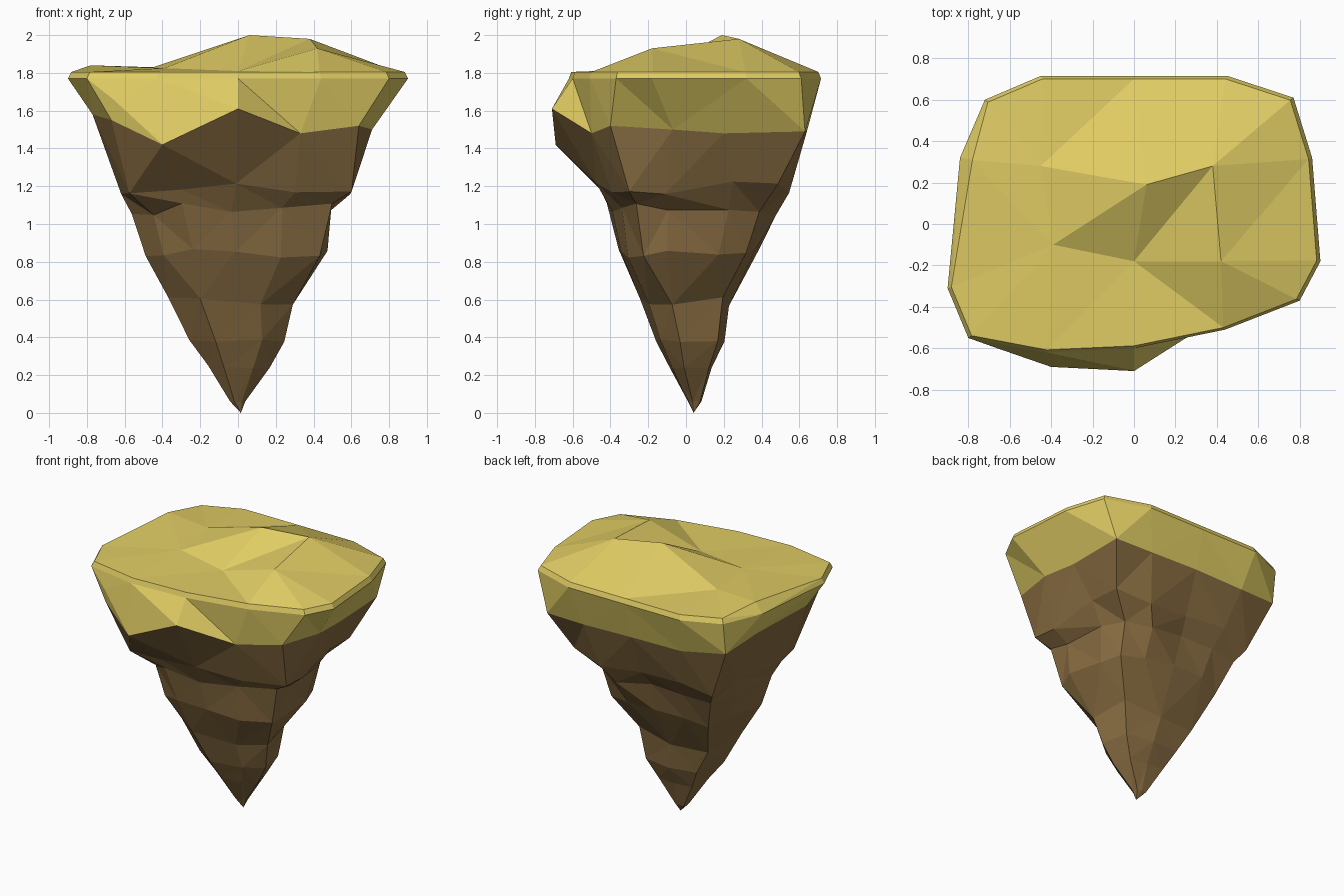
import bpy, bmesh, random
from mathutils import Vector
from mathutils.geometry import delaunay_2d_cdt

if "Cube" in bpy.data.objects:
    bpy.data.objects.remove(bpy.data.objects["Cube"])
random.seed(4)


def material(name, rgb):
    m = bpy.data.materials.new(name)
    m.use_nodes = True
    m.diffuse_color = (*rgb, 1)
    m.node_tree.nodes["Principled BSDF"].inputs["Base Color"].default_value = (*rgb, 1)
    return m


def finish(bm, name, mat):
    bmesh.ops.remove_doubles(bm, verts=bm.verts, dist=0.001)
    bmesh.ops.triangulate(bm, faces=[f for f in bm.faces if len(f.verts) > 3])
    bmesh.ops.recalc_face_normals(bm, faces=bm.faces)
    mesh = bpy.data.meshes.new(name)
    bm.to_mesh(mesh)
    bm.free()
    mesh.materials.append(mat)
    obj = bpy.data.objects.new(name, mesh)
    bpy.context.collection.objects.link(obj)


def add_ring(bm, points):
    return [bm.verts.new(p) for p in points]


def bridge(bm, low, high):
    n = len(low)
    for i in range(n):
        j = (i + 1) % n
        bm.faces.new((low[i], low[j], high[j], high[i]))


# Outline of the plateau, counter-clockwise from the left edge of the front
rim_xy = [(-.9, -.31), (-.8, -.55), (-.43, -.62), (0, -.6), (.44, -.51),
          (.8, -.37), (.9, -.18), (.86, .32), (.77, .61), (.45, .715),
          (0, .715), (-.45, .715), (-.72, .6), (-.84, .32)]
# Ragged lower edge of the grass
hem = [(-.77, -.3, 1.58), (-.67, -.57, 1.55), (-.4, -.69, 1.42), (0, -.71, 1.61),
       (.33, -.5, 1.48), (.64, -.4, 1.52), (.71, -.07, 1.5), (.69, .2, 1.48),
       (.68, .63, 1.49), (.38, .64, 1.49), (0, .64, 1.5), (-.4, .63, 1.5),
       (-.72, .57, 1.54), (-.75, .25, 1.58)]

# Grass cap: hem, rim, bevelled lip and a faceted mound
bm = bmesh.new()
hem_ring = add_ring(bm, hem)
rim_ring = add_ring(bm, [(x, y, 1.77) for x, y in rim_xy])
lip = [Vector((x * .98, y * .98, 1.805)) for x, y in rim_xy]
lip[-1] = Vector((-.78, .31, 1.84))
lip_ring = add_ring(bm, lip)
bridge(bm, hem_ring, rim_ring)
bridge(bm, rim_ring, lip_ring)
mound = [(.06, .19, 2), (.38, .28, 1.98), (0, -.18, 1.81),
         (-.39, -.1, 1.825), (.42, -.18, 1.93), (-.45, .28, 1.83)]
flat = [p.to_2d() for p in lip] + [Vector(p[:2]) for p in mound]
n = len(lip)
ridges = [(n, n + 1), (n + 1, n + 2), (n, n + 2), (n, n + 3), (n + 2, n + 3), (n + 1, n + 4)]
edges = [(i, (i + 1) % n) for i in range(n)] + ridges
faces = delaunay_2d_cdt(flat, edges, [], 1, 1e-5)[2]
top = lip_ring + add_ring(bm, mound)
for f in faces:
    bm.faces.new([top[i] for i in f])
# Lump on the front left corner
edge = bm.edges.get((hem_ring[1], rim_ring[1]))
mid = bmesh.ops.subdivide_edges(bm, edges=[edge], cuts=1)["geom_inner"]
for v in mid:
    if isinstance(v, bmesh.types.BMVert):
        v.co = (-.66, -.6, 1.66)
finish(bm, "grass_cap", material("dry grass", (.75, .61, .128)))

# Rock: tapering rings (height, left and right reach, front and back reach)
levels = [(1.19, -.63, .61, -.47, .53), (1.08, -.56, .49, -.4, .46),
          (.85, -.49, .46, -.36, .38), (.59, -.37, .29, -.24, .23),
          (.39, -.25, .25, -.16, .2), (.24, -.16, .16, -.09, .14),
          (.06, -.04, .04, .01, .08)]
# Corners pushed out or worn back, on the top ring and on those below it
top_corners = {1: 1.03, 5: 1.1, 8: 1.04, 12: 1.06}
corners = {1: .88, 5: 1.1, 12: 1.1}
bm = bmesh.new()
upper = add_ring(bm, hem)
for z, x0, x1, y0, y1 in levels:
    points = []
    cx, cy = (x0 + x1) / 2, (y0 + y1) / 2
    push = top_corners if z > 1.1 else corners
    for i, (rx, ry) in enumerate(rim_xy):
        # the lower rings keep every second corner
        if z < .7 and i % 2:
            points.append(points[-1])
            continue
        px, py = rx / .9, ry / (.715 if ry > 0 else .62)
        s = random.uniform(.96, 1.05) * push.get(i, 1)
        dz = random.uniform(-.04, .04) * min(1, z)
        points.append((cx + px * (x1 - x0) / 2 * s, cy + py * (y1 - y0) / 2 * s, z + dz))
    lower = add_ring(bm, points)
    bridge(bm, lower, upper)
    upper = lower
tip = bm.verts.new((.015, .04, 0))
for i in range(n):
    bm.faces.new((tip, upper[(i + 1) % n], upper[i]))
finish(bm, "rock_base", material("brown rock", (.25, .153, .054)))
